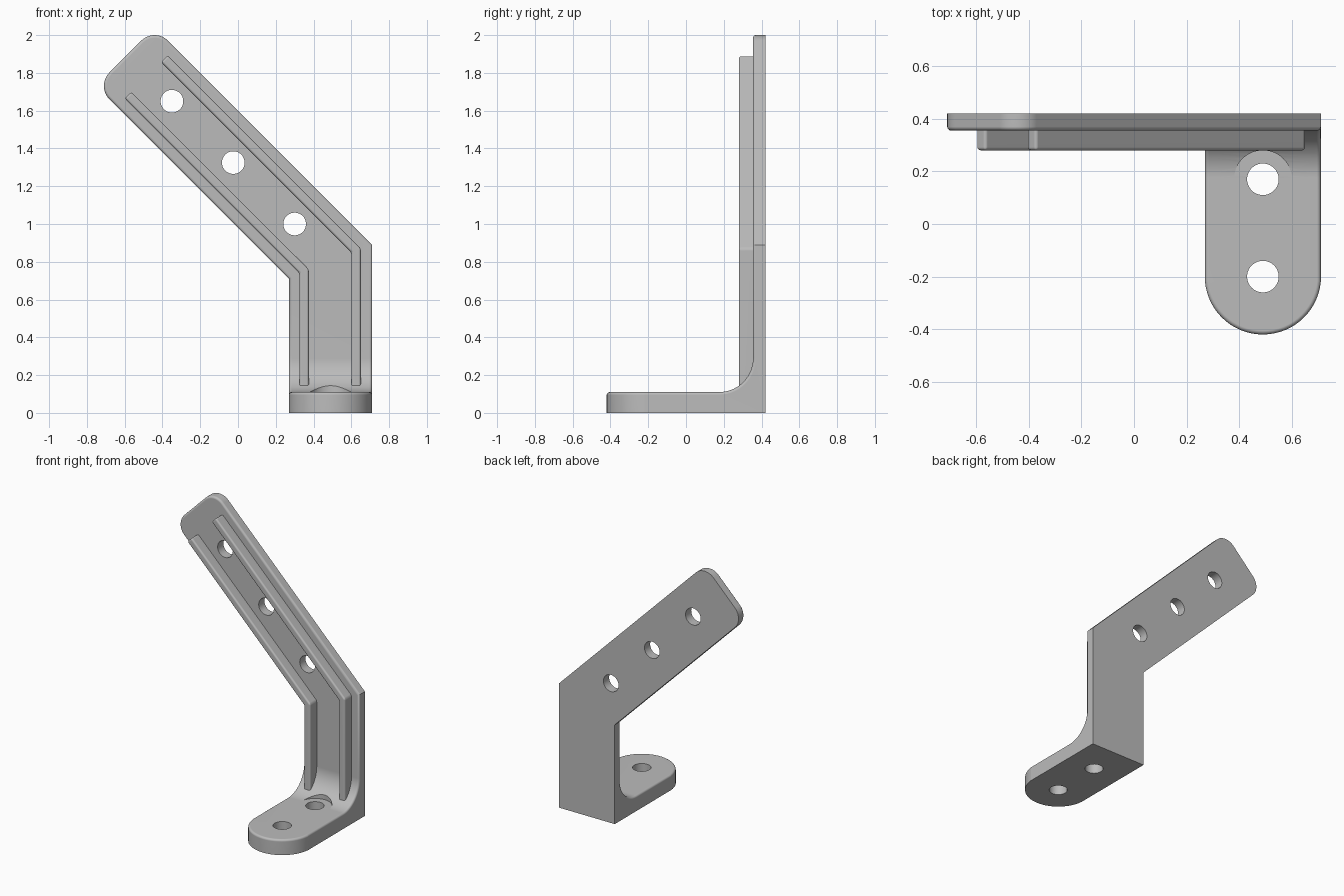
import bpy, bmesh
from math import pi, sin, cos, radians

cube = bpy.data.objects.get("Cube")
if cube:
    bpy.data.objects.remove(cube, do_unlink=True)

GREY = (0.5, 0.5, 0.5, 1)
metal = bpy.data.materials.new("plain_grey")
metal.use_nodes = True
metal.diffuse_color = GREY
bsdf = next(n for n in metal.node_tree.nodes if n.type == 'BSDF_PRINCIPLED')
bsdf.inputs["Base Color"].default_value = GREY


def arc(cx, cy, r, a0, a1, n):
    """Points along an arc, angles in degrees."""
    angles = [radians(a0 + (a1 - a0) * i / n) for i in range(n + 1)]
    return [(cx + r * cos(a), cy + r * sin(a)) for a in angles]


def circle(cx, cy, r, n=48):
    return arc(cx, cy, r, 0, 360, n)[:-1]


def prism(name, points, axis, lo, hi):
    """Extrude a 2D outline along one axis."""
    def place(u, v, w):
        return {'x': (w, u, v), 'y': (u, w, v), 'z': (u, v, w)}[axis]
    bm = bmesh.new()
    near = [bm.verts.new(place(u, v, lo)) for u, v in points]
    far = [bm.verts.new(place(u, v, hi)) for u, v in points]
    bm.faces.new(near)
    bm.faces.new(far)
    for i in range(len(points)):
        j = (i + 1) % len(points)
        bm.faces.new((near[i], near[j], far[j], far[i]))
    bmesh.ops.recalc_face_normals(bm, faces=bm.faces)
    mesh = bpy.data.meshes.new(name)
    bm.to_mesh(mesh)
    bm.free()
    mesh.materials.append(metal)
    obj = bpy.data.objects.new(name, mesh)
    bpy.context.collection.objects.link(obj)
    return obj


def activate(obj):
    bpy.ops.object.select_all(action='DESELECT')
    obj.select_set(True)
    bpy.context.view_layer.objects.active = obj


def combine(obj, tool, operation):
    """Apply a boolean and discard the tool."""
    mod = obj.modifiers.new("shape", 'BOOLEAN')
    mod.operation, mod.object, mod.solver = operation, tool, 'EXACT'
    activate(obj)
    bpy.ops.object.modifier_apply(modifier=mod.name)
    bpy.data.objects.remove(tool, do_unlink=True)


def round_edges(obj, radius, is_chosen):
    bm = bmesh.new()
    bm.from_mesh(obj.data)
    bm.normal_update()
    edges = [e for e in bm.edges if len(e.link_faces) == 2
             and e.calc_face_angle() > 0.6 and any(map(is_chosen, e.link_faces))]
    bmesh.ops.bevel(bm, geom=edges, offset=radius, offset_type='OFFSET',
                    segments=4, profile=0.5, affect='EDGES', clamp_overlap=False)
    bm.to_mesh(obj.data)
    bm.free()


def finish(obj):
    activate(obj)
    bpy.ops.object.shade_smooth_by_angle(angle=radians(30))
    mod = obj.modifiers.new("flat_faces", 'WEIGHTED_NORMAL')
    mod.keep_sharp = True


# Body: L-shaped side section with an inner fillet
section = [(-0.6, 0), (0.42, 0), (0.42, 2.2), (0.355, 2.2)]
section += arc(0.175, 0.29, 0.18, 0, -90, 14) + [(-0.6, 0.11)]
body = prism("bracket_body", section, 'x', -1, 1)

# Front outline: upright leg, then an arm leaning 45 degrees with a rounded end
R = 0.1
DROP = R * 2 ** 0.5
END = 2.4 + 0.828 * R
outline = [(0.27, -0.1), (0.71, -0.1), (0.71, 0.89)]
outline += arc((1.6 - END) / 2, (1.6 + END) / 2 - DROP, R, 45, 135, 12)
outline += arc((0.98 - END) / 2 + DROP, (0.98 + END) / 2, R, 135, 225, 12)
outline += [(0.27, 0.71)]
combine(body, prism("front_outline", outline, 'y', -1, 1), 'INTERSECT')

# Foot outline: half-round toe
toe = arc(0.49, -0.199, 0.221, 180, 360, 32) + [(1, -0.199), (1, 1), (-1, 1), (-1, -0.199)]
combine(body, prism("foot_outline", toe, 'z', -0.5, 3), 'INTERSECT')

# Soften the rim of the inner surface
round_edges(body, 0.015, lambda f: abs(f.normal.x) < 0.001
            and f.normal.z > -0.01 and f.normal.y < 0.01)

# Screw holes in arm and foot, and the screw head recess in the fillet
for i in range(3):
    hole = circle(-0.35 + 0.325 * i, 1.65 - 0.325 * i, 0.06)
    combine(body, prism("arm_hole", hole, 'y', 0, 1), 'DIFFERENCE')
for y in (0.17, -0.2):
    combine(body, prism("foot_hole", circle(0.49, y, 0.06), 'z', -0.1, 0.3), 'DIFFERENCE')
combine(body, prism("head_recess", circle(0.49, 0.17, 0.11), 'z', 0.1105, 0.25), 'DIFFERENCE')
finish(body)


# Stiffening ribs following the bend: inner and outer x, inner and outer diagonal
def rib(name, x0, x1, d0, d1, end=2.265, foot=0.125):
    path = [(x0, foot), (x1, foot), (x1, d1 - x1),
            ((d1 - end) / 2, (d1 + end) / 2), ((d0 - end) / 2, (d0 + end) / 2),
            (x0, d0 - x0)]
    obj = prism(name, path, 'y', 0.28, 0.40)
    round_edges(obj, 0.012, lambda f: True)
    finish(obj)


rib("right_rib", 0.325, 0.375, 1.065, 1.135)
rib("left_rib", 0.60, 0.65, 1.45, 1.52)
